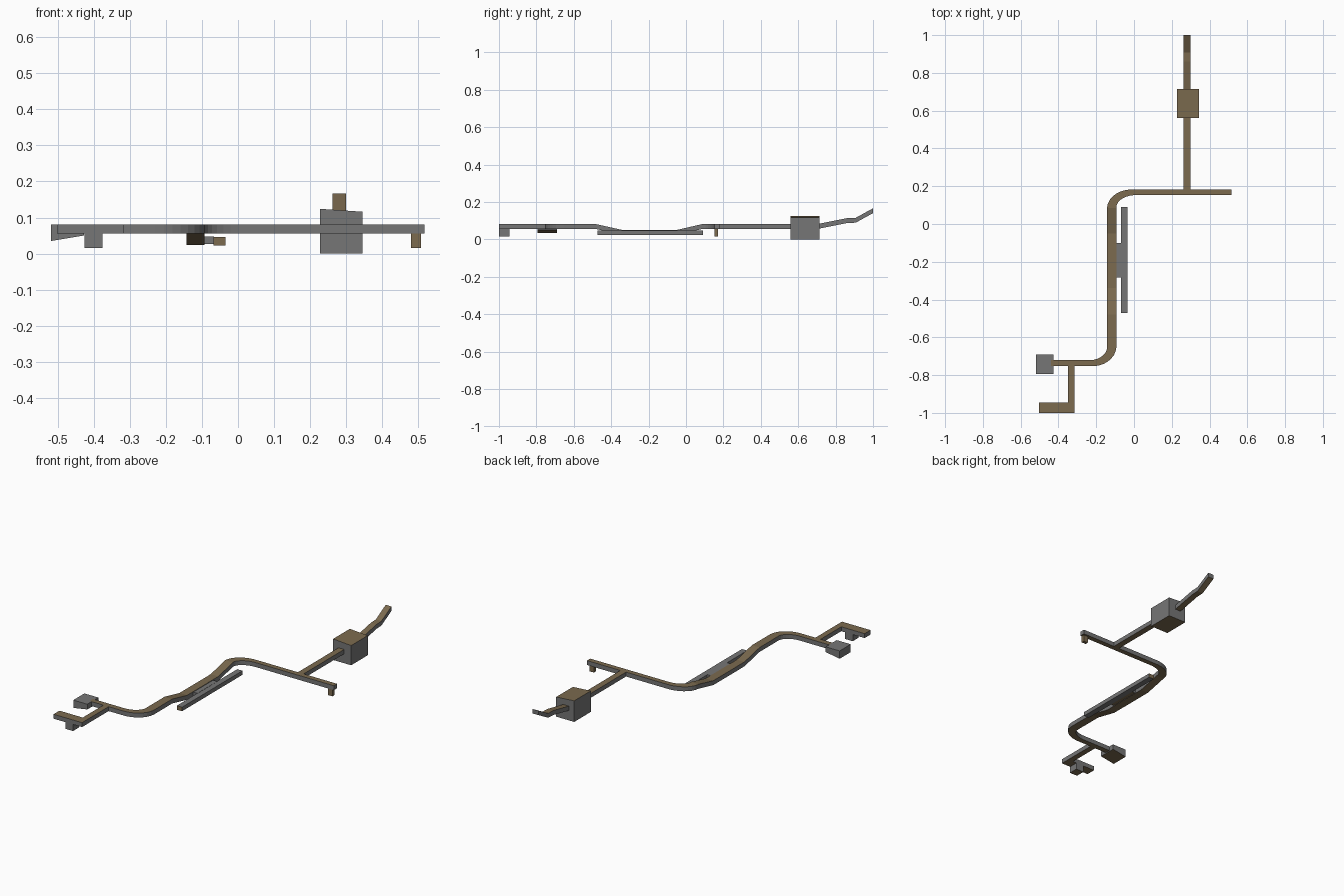
import bpy, bmesh, math
from mathutils import Vector

if "Cube" in bpy.data.objects:
    bpy.data.objects.remove(bpy.data.objects["Cube"])


def colour(name, rgb):
    m = bpy.data.materials.new(name)
    m.diffuse_color = (*rgb, 1)
    m.use_nodes = True
    m.node_tree.nodes["Principled BSDF"].inputs["Base Color"].default_value = m.diffuse_color
    return m


GREY = colour("grey", (0.18, 0.18, 0.18))
BROWN = colour("brown", (0.20, 0.145, 0.078))

# Rules deciding which faces are brown, from the face normal
def flat_faces(n): return abs(n.z) > 0.4
def underside(n): return n.z < -0.5
def ends(n): return abs(n.y) > 0.7
def every(n): return True


def finish(name, bm, rule):
    bmesh.ops.recalc_face_normals(bm, faces=bm.faces)
    for f in bm.faces:
        f.normal_update()
        f.material_index = 1 if rule(f.normal) else 0
    me = bpy.data.meshes.new(name)
    bm.to_mesh(me)
    bm.free()
    me.materials.append(GREY)
    me.materials.append(BROWN)
    ob = bpy.data.objects.new(name, me)
    bpy.context.collection.objects.link(ob)
    return ob


def block(name, x, y, z0, z1, rule=flat_faces):
    """Box whose bottom and top may differ at left and right."""
    bm = bmesh.new()
    bmesh.ops.create_cube(bm, size=1)
    for v in bm.verts:
        side = 1 if v.co.x > 0 else 0
        v.co = (x[side], y[1 if v.co.y > 0 else 0],
                z1[side] if v.co.z > 0 else z0[side])
    return finish(name, bm, rule)


def rail(name, path, thick=0.026):
    """Sweep a rectangle along (x, y, bottom z, width) points, kept upright."""
    bm = bmesh.new()
    rings = []
    for i, (x, y, z, w) in enumerate(path):
        a, b = path[max(i - 1, 0)], path[min(i + 1, len(path) - 1)]
        t = Vector((b[0] - a[0], b[1] - a[1])).normalized()
        nx, ny = -t.y * w / 2, t.x * w / 2
        rings.append([bm.verts.new(c) for c in (
            (x + nx, y + ny, z), (x - nx, y - ny, z),
            (x - nx, y - ny, z + thick), (x + nx, y + ny, z + thick))])
    for r, s in zip(rings, rings[1:]):
        for k in range(4):
            j = (k + 1) % 4
            bm.faces.new((r[k], r[j], s[j], s[k]))
    bm.faces.new(rings[0])
    bm.faces.new(rings[-1])
    return finish(name, bm, flat_faces)


LOW, DIP = 0.055, 0.024
N = 8
# Main rail: left arm, bend, dipped middle, bend, right arm
path = [(-0.44, -0.737, LOW, 0.032)]
for i in range(N + 1):
    a = math.pi / 2 * i / N
    path.append((-0.23 + 0.112 * math.sin(a), -0.65 - 0.087 * math.cos(a),
                 LOW, 0.032 + 0.018 * i / N))
path += [(-0.118, -0.48, LOW, 0.05), (-0.118, -0.34, DIP, 0.05),
         (-0.118, -0.05, DIP, 0.05)]
for i in range(N + 1):
    a = math.pi / 2 * i / N
    path.append((-0.118 * math.cos(a), 0.085 + 0.083 * math.sin(a),
                 LOW, 0.05 - 0.02 * i / N))
path.append((0.517, 0.168, LOW, 0.03))
rail("main_rail", path)

# Rear rail with rising tail
rail("rear_rail", [(0.281, 0.183, LOW, 0.037), (0.281, 0.57, LOW, 0.037)])
rail("rear_tail", [(0.281, 0.70, LOW, 0.037), (0.281, 0.86, 0.087, 0.037),
                   (0.281, 0.907, 0.089, 0.037), (0.281, 1.0, 0.14, 0.037)])

# Rear box with a slightly tilted lid
block("rear_box", (0.228, 0.345), (0.56, 0.715), (0, 0), (0.124, 0.116))

# Peg under the right arm
block("right_peg", (0.48, 0.508), (0.153, 0.172), (0.016, 0.016),
      (LOW, LOW), every)

# Side strip and its bracket
block("side_strip", (-0.068, -0.034), (-0.472, 0.09), (0.022, 0.022),
      (0.046, 0.046), ends)
block("strip_bracket", (-0.097, -0.066), (-0.284, -0.10), (0.026, 0.026),
      (0.047, 0.047), underside)

# Left pad with sloped underside
block("left_pad", (-0.518, -0.427), (-0.793, -0.69), (0.035, 0.05),
      (0.081, 0.081), underside)

# Front arm, foot bar and peg
block("front_arm", (-0.35, -0.316), (-0.945, -0.75), (LOW, LOW), (0.081, 0.081))
block("foot_bar", (-0.502, -0.316), (-1.0, -0.945), (LOW, LOW), (0.081, 0.081))
block("foot_peg", (-0.425, -0.375), (-1.0, -0.945), (0.016, 0.016), (LOW, LOW))
